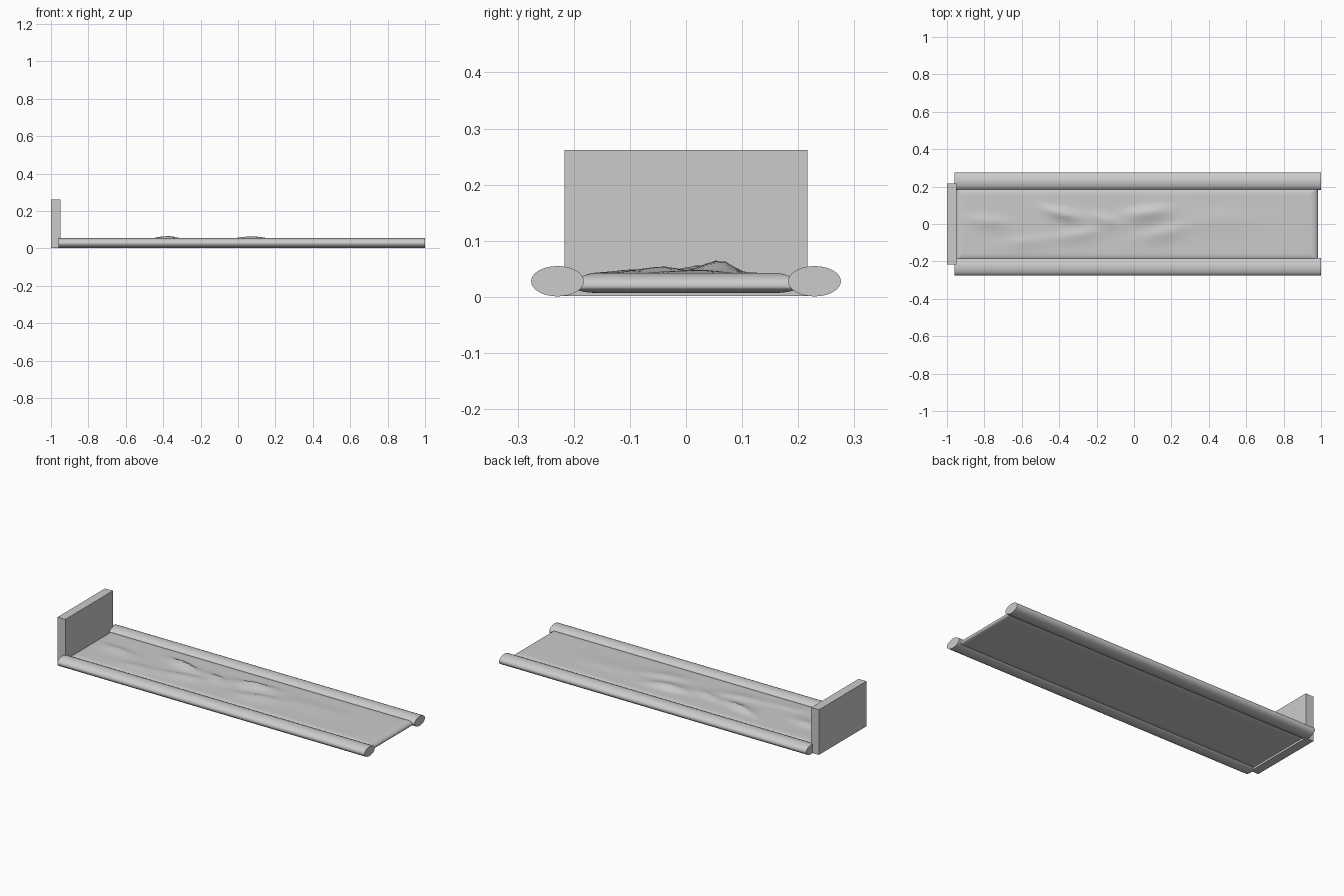
import bpy, bmesh, math

if "Cube" in bpy.data.objects:
    bpy.data.objects.remove(bpy.data.objects["Cube"])


def finish(name, bm, angle=None):
    bmesh.ops.recalc_face_normals(bm, faces=bm.faces[:])
    mesh = bpy.data.meshes.new(name)
    bm.to_mesh(mesh)
    bm.free()
    ob = bpy.data.objects.new(name, mesh)
    bpy.context.collection.objects.link(ob)
    if angle:
        bpy.context.view_layer.objects.active = ob
        ob.select_set(True)
        bpy.ops.object.shade_smooth_by_angle(angle=math.radians(angle))
        ob.select_set(False)
    return ob


# Headboard: plain upright panel
bm = bmesh.new()
bmesh.ops.create_cube(bm, size=1)
for v in bm.verts:
    v.co = (-0.975 + v.co.x * 0.05, v.co.y * 0.433, 0.132 + v.co.z * 0.26)
finish("headboard", bm)

# Side rails: long oval bars
for side, label in ((-1, "front"), (1, "back")):
    bm = bmesh.new()
    bmesh.ops.create_cone(bm, cap_ends=True, segments=32, radius1=1, radius2=1, depth=1.96)
    for v in bm.verts:
        x, y, z = v.co
        v.co = (0.02 + z, side * 0.229 + x * 0.047, 0.028 + y * 0.027)
    finish(label + "_rail", bm, 40)

# Mattress: rounded slab with creases (x, y, height, length, width, slope)
CREASES = [
    (-0.78, 0.02, 0.011, 0.10, 0.035, -0.1),
    (-0.38, 0.06, 0.023, 0.09, 0.028, -0.25),
    (-0.30, -0.05, 0.010, 0.13, 0.035, 0.15),
    (-0.16, 0.03, 0.014, 0.07, 0.030, -0.3),
    (0.07, 0.065, 0.021, 0.11, 0.038, 0.1),
    (0.16, -0.04, 0.011, 0.12, 0.040, 0.2),
    (-0.58, -0.09, 0.006, 0.12, 0.035, 0.1),
    (0.45, 0.03, 0.005, 0.20, 0.060, 0.0),
]
X0, X1, HALF_Y = -0.955, 0.985, 0.2
NX, NY, EDGE = 120, 40, 0.045


def spaced(a, b, n):
    # Even spacing, tightened towards both rounded ends
    for i in range(n + 1):
        t = i / n
        yield a + (b - a) * (t - 0.13 * math.sin(2 * math.pi * t))


def crease_height(x, y):
    h = 0
    for cx, cy, amp, length, width, slope in CREASES:
        dx = x - cx
        dy = y - cy - slope * dx
        w = width * (0.6 if dy > 0 else 1.3)
        h += amp * math.exp(-(dx / length) ** 2 - (dy / w) ** 2)
    return h


bm = bmesh.new()
xs, ys = list(spaced(X0, X1, NX)), list(spaced(-HALF_Y, HALF_Y, NY))
for top in (True, False):
    rows = []
    for x in xs:
        row = []
        for y in ys:
            d = min(x - X0, X1 - x, HALF_Y - abs(y))
            t = min(max(d / EDGE, 0), 1)
            k = math.sqrt(max(0, 1 - (1 - t) ** 2))
            z = 0.018 + k * (0.025 + crease_height(x, y)) if top else 0.018 - 0.011 * k
            row.append(bm.verts.new((x, y, z)))
        rows.append(row)
    for a, b in zip(rows, rows[1:]):
        for j in range(NY):
            bm.faces.new((a[j], b[j], b[j + 1], a[j + 1]))
bmesh.ops.remove_doubles(bm, verts=bm.verts[:], dist=1e-5)
finish("mattress", bm, 60)
